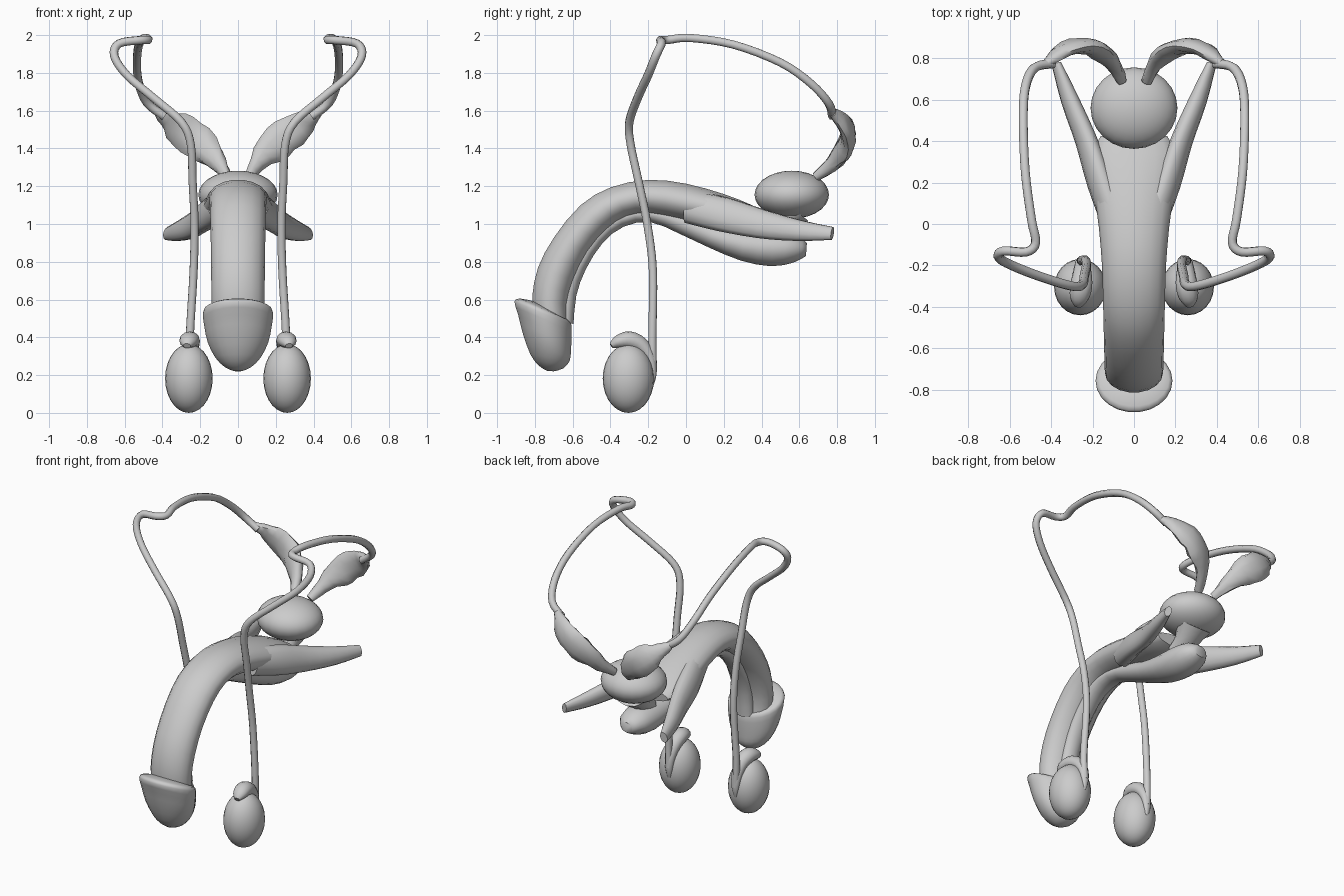
import bpy, bmesh, math, random
from mathutils import Vector

if "Cube" in bpy.data.objects:
    bpy.data.objects.remove(bpy.data.objects["Cube"])

random.seed(4)


def spline(rows, sub):
    """Catmull-Rom interpolation of rows of numbers."""
    out = []
    for i in range(len(rows) - 1):
        p0, p1 = rows[max(i - 1, 0)], rows[i]
        p2, p3 = rows[i + 1], rows[min(i + 2, len(rows) - 1)]
        for k in range(sub):
            t = k / sub
            out.append([0.5 * (2 * b + (c - a) * t + (2 * a - 5 * b + 4 * c - d) * t * t
                               + (3 * b - a - 3 * c + d) * t ** 3)
                        for a, b, c, d in zip(p0, p1, p2, p3)])
    out.append(list(rows[-1]))
    return out


def smooth(obj, angle=50):
    bpy.ops.object.select_all(action='DESELECT')
    obj.select_set(True)
    bpy.context.view_layer.objects.active = obj
    bpy.ops.object.shade_smooth_by_angle(angle=math.radians(angle))


def loft(name, rings, n=16, noise=0.0):
    """Skin elliptical rings given as (centre, u axis, v axis)."""
    bm = bmesh.new()
    loops = []
    for c, u, v in rings:
        loop = []
        for k in range(n):
            a = 2 * math.pi * k / n
            f = 1 + random.uniform(-noise, noise)
            loop.append(bm.verts.new(c + (u * math.cos(a) + v * math.sin(a)) * f))
        loops.append(loop)
    for a, b in zip(loops, loops[1:]):
        for k in range(n):
            bm.faces.new((a[k], a[(k + 1) % n], b[(k + 1) % n], b[k]))
    bm.faces.new(loops[0])
    bm.faces.new(loops[-1])
    bmesh.ops.recalc_face_normals(bm, faces=bm.faces)
    me = bpy.data.meshes.new(name)
    bm.to_mesh(me)
    bm.free()
    obj = bpy.data.objects.new(name, me)
    bpy.context.collection.objects.link(obj)
    smooth(obj)
    return obj


def body(name, rows, sub=2, n=18):
    """Centre-line part; rows are upper y,z, lower y,z, half width."""
    rings = []
    for ay, az, by, bz, w in spline(rows, sub):
        a, b = Vector((0, ay, az)), Vector((0, by, bz))
        rings.append(((a + b) / 2, Vector((w, 0, 0)), (a - b) / 2))
    return loft(name, rings, n)


def strap(name, rows, ref, sub=3, n=12, noise=0.0):
    """Tapering tube; rows are x,y,z, half size along ref, half size across."""
    pts = spline(rows, sub)
    rings = []
    for i, p in enumerate(pts):
        t = (Vector(pts[min(i + 1, len(pts) - 1)][:3]) - Vector(pts[max(i - 1, 0)][:3])).normalized()
        u = (ref - t * ref.dot(t)).normalized()
        rings.append((Vector(p[:3]), u * p[3], t.cross(u) * p[4]))
    return loft(name, rings, n, noise)


def ball(name, loc, scale, seg=24, rings=14):
    bpy.ops.mesh.primitive_uv_sphere_add(segments=seg, ring_count=rings, radius=1, location=loc)
    obj = bpy.context.object
    obj.name = name
    obj.scale = scale
    smooth(obj)
    return obj


# Curved shaft
body("shaft", [
    (-.81, .52, -.62, .46, .135), (-.815, .62, -.625, .57, .14), (-.785, .77, -.59, .70, .142),
    (-.70, .93, -.515, .85, .144), (-.56, 1.10, -.41, .97, .147), (-.40, 1.195, -.31, 1.035, .15),
    (-.20, 1.235, -.19, 1.05, .155), (0, 1.215, -.03, 1.02, .17), (.2, 1.16, .16, .985, .195),
    (.34, 1.105, .32, .965, .205), (.43, 1.06, .42, .98, .16)])

# Lower channel ending in a bulb
body("lower_channel", [
    (-.68, .50, -.595, .47, .06), (-.67, .66, -.58, .62, .06), (-.61, .80, -.53, .76, .062),
    (-.51, .95, -.44, .90, .064), (-.37, 1.07, -.33, .985, .066), (-.19, 1.10, -.19, 1.01, .068),
    (0, 1.06, -.04, .95, .075), (.16, 1.0, .12, .875, .09), (.32, .97, .29, .805, .11),
    (.47, .965, .45, .775, .115), (.58, .945, .57, .795, .095), (.64, .90, .635, .83, .045)])

# Flared head
body("head", [
    (-.80, .59, -.65, .50, .125), (-.88, .606, -.62, .49, .17), (-.91, .59, -.605, .465, .186),
    (-.89, .52, -.605, .39, .178), (-.865, .42, -.608, .325, .16), (-.825, .31, -.615, .275, .12),
    (-.78, .25, -.65, .235, .07), (-.735, .222, -.70, .22, .02)], n=22)

# Central gland and the neck joining it to the bulb
ball("gland", (0, .56, 1.155), (.21, .197, .127))
strap("gland_neck", [(0, .42, .95, .05, .07), (0, .50, 1.0, .06, .08), (0, .57, 1.08, .10, .12)],
      Vector((0, 1, 0)))

# Paired parts on each side
for side, s in (("right", 1), ("left", -1)):
    X = lambda rows: [(s * r[0],) + tuple(r[1:]) for r in rows]

    # Rear leg of the shaft
    strap("shaft_leg_" + side, X([
        (.09, .02, 1.09, .09, .07), (.165, .2, 1.05, .095, .058), (.23, .4, 1.0, .08, .05),
        (.31, .6, .965, .058, .042), (.375, .775, .95, .036, .022)]), Vector((s * -.35, 0, 1)))

    # Lumpy pouch behind the gland
    strap("pouch_" + side, X([
        (.06, .69, 1.25, .025, .025), (.10, .77, 1.315, .045, .035), (.17, .835, 1.40, .085, .04),
        (.25, .86, 1.46, .092, .04), (.33, .845, 1.52, .075, .035), (.38, .81, 1.56, .045, .03),
        (.425, .775, 1.59, .025, .02)]), Vector((s * -.64, 0, .77)), sub=2, n=10, noise=.12)

    # Egg and its cap
    ball("egg_" + side, (s * .26, -.305, .182), (.126, .136, .182))
    strap("egg_cap_" + side, X([
        (.27, -.395, .355, .02, .015), (.265, -.36, .375, .045, .035), (.255, -.30, .385, .053, .047),
        (.25, -.235, .355, .045, .042), (.25, -.19, .29, .035, .03), (.25, -.175, .21, .025, .02),
        (.25, -.18, .15, .012, .01)]), Vector((1, 0, 0)))

    # Long looping duct
    path = X([
        (.25, -.175, .22), (.255, -.178, .40), (.235, -.175, .75), (.23, -.205, 1.0),
        (.24, -.25, 1.22), (.25, -.293, 1.42), (.30, -.30, 1.54), (.45, -.255, 1.67),
        (.59, -.20, 1.79), (.655, -.16, 1.89), (.63, -.13, 1.955), (.52, -.135, 1.973),
        (.475, -.09, 1.975), (.495, .02, 1.985), (.525, .25, 1.95), (.535, .5, 1.855),
        (.525, .66, 1.745), (.48, .755, 1.64), (.39, .775, 1.57)])
    cu = bpy.data.curves.new("duct_" + side, 'CURVE')
    cu.dimensions = '3D'
    cu.bevel_depth = .023
    cu.bevel_resolution = 2
    cu.use_fill_caps = True
    pts = spline(path, 4)
    sp = cu.splines.new('POLY')
    sp.points.add(len(pts) - 1)
    for p, co in zip(sp.points, pts):
        p.co = (*co, 1)
    duct = bpy.data.objects.new("duct_" + side, cu)
    bpy.context.collection.objects.link(duct)
    bpy.ops.object.select_all(action='DESELECT')
    duct.select_set(True)
    bpy.context.view_layer.objects.active = duct
    bpy.ops.object.convert(target='MESH')
    smooth(bpy.context.object)
